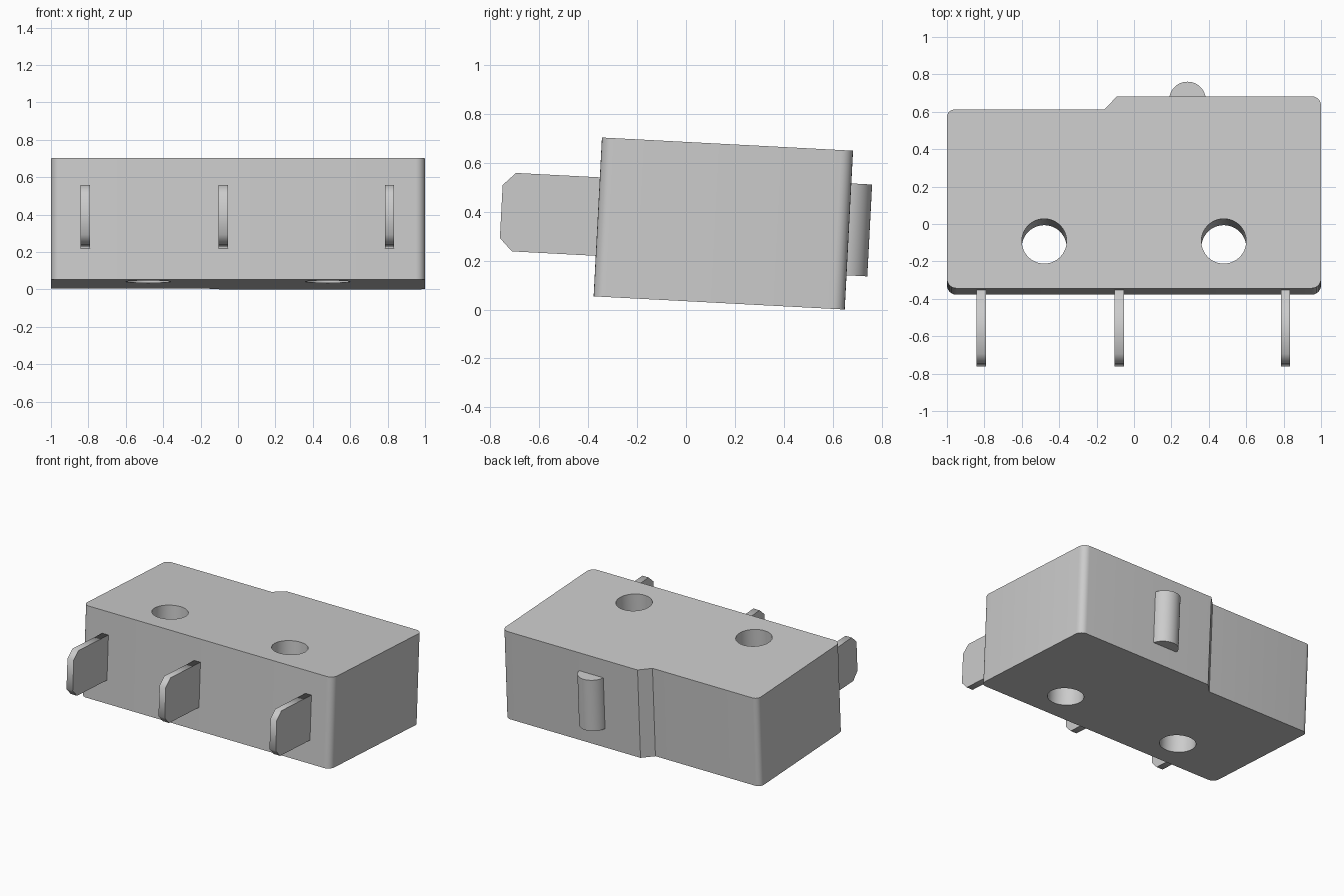
import bpy
from math import cos, sin, pi, radians
from mathutils import Matrix, Vector

default = bpy.data.objects.get("Cube")
if default:
    bpy.data.objects.remove(default, do_unlink=True)

# One grey plastic for everything
grey = bpy.data.materials.new("grey")
grey.use_nodes = True
colour = (0.6, 0.6, 0.6, 1)
grey.diffuse_color = colour
grey.node_tree.nodes["Principled BSDF"].inputs["Base Color"].default_value = colour

# The whole switch leans slightly towards its back
TILT = Matrix.Rotation(radians(-3), 4, "X")
BOTTOM, TOP = 0.034, 0.684
MID = (BOTTOM + TOP) / 2
FRONT, BACK, STEP_BACK = -0.38, 0.648, 0.577


def arc(cx, cy, r, start, end, steps):
    """Points on a circular arc, angles in degrees."""
    angles = [radians(start + (end - start) * i / steps) for i in range(steps + 1)]
    return [(cx + r * cos(a), cy + r * sin(a)) for a in angles]


def extrude(name, outlines, depth, matrix, smooth=True):
    """Extrude closed outlines both ways; inner outlines become holes."""
    curve = bpy.data.curves.new(name, "CURVE")
    curve.dimensions = "2D"
    curve.fill_mode = "BOTH"
    curve.extrude = depth / 2
    for points in outlines:
        spline = curve.splines.new("POLY")
        spline.points.add(len(points) - 1)
        for p, (x, y) in zip(spline.points, points):
            p.co = (x, y, 0, 1)
        spline.use_cyclic_u = True
    obj = bpy.data.objects.new(name, curve)
    bpy.context.collection.objects.link(obj)
    bpy.ops.object.select_all(action="DESELECT")
    obj.select_set(True)
    bpy.context.view_layer.objects.active = obj
    bpy.ops.object.convert(target="MESH")
    obj = bpy.context.view_layer.objects.active
    obj.name = name
    bpy.ops.object.mode_set(mode="EDIT")
    bpy.ops.mesh.select_all(action="SELECT")
    bpy.ops.mesh.remove_doubles(threshold=0.0001)
    bpy.ops.mesh.normals_make_consistent(inside=False)
    bpy.ops.object.mode_set(mode="OBJECT")
    obj.data.materials.clear()
    obj.data.materials.append(grey)
    obj.matrix_world = TILT @ matrix
    if smooth:
        bpy.ops.object.shade_smooth_by_angle(angle=radians(30))
    return obj


# Housing: rounded corners, stepped back edge, two mounting holes
R, SMALL = 0.05, 0.04
housing = (
    arc(-1 + R, FRONT + R, R, 180, 270, 6)
    + arc(1 - R, FRONT + R, R, 270, 360, 6)
    + arc(1 - R, BACK - R, R, 0, 90, 6)
    + [(-0.09, BACK), (-0.16, STEP_BACK)]
    + arc(-1 + SMALL, STEP_BACK - SMALL, SMALL, 90, 180, 6)
)
holes = [arc(x, -0.128, 0.12, 0, 352.5, 47) for x in (-0.48, 0.48)]
extrude("housing", [housing] + holes, TOP - BOTTOM, Matrix.Translation((0, 0, MID)))

# Plunger: half-round button on the back
plunger = arc(0.286, 0.635, 0.098, 0, 180, 24)
extrude("plunger", [plunger], 0.376, Matrix.Translation((0, 0, 0.362)))

# Terminals: flat blades with clipped tips, drawn in the y-z plane
TIP, LOW, HIGH, CLIP = -0.775, 0.2, 0.521, 0.052
blade = [(FRONT + 0.01, LOW), (FRONT + 0.01, HIGH), (TIP + CLIP, HIGH),
         (TIP, HIGH - CLIP), (TIP, LOW + CLIP), (TIP + CLIP, LOW)]
upright = Matrix(((0, 0, 1, 0), (1, 0, 0, 0), (0, 1, 0, 0), (0, 0, 0, 1)))
for side, x in (("right", -0.816), ("middle", -0.079), ("left", 0.81)):
    extrude(side + "_terminal", [blade], 0.05,
            Matrix.Translation(Vector((x, 0, 0))) @ upright, smooth=False)
